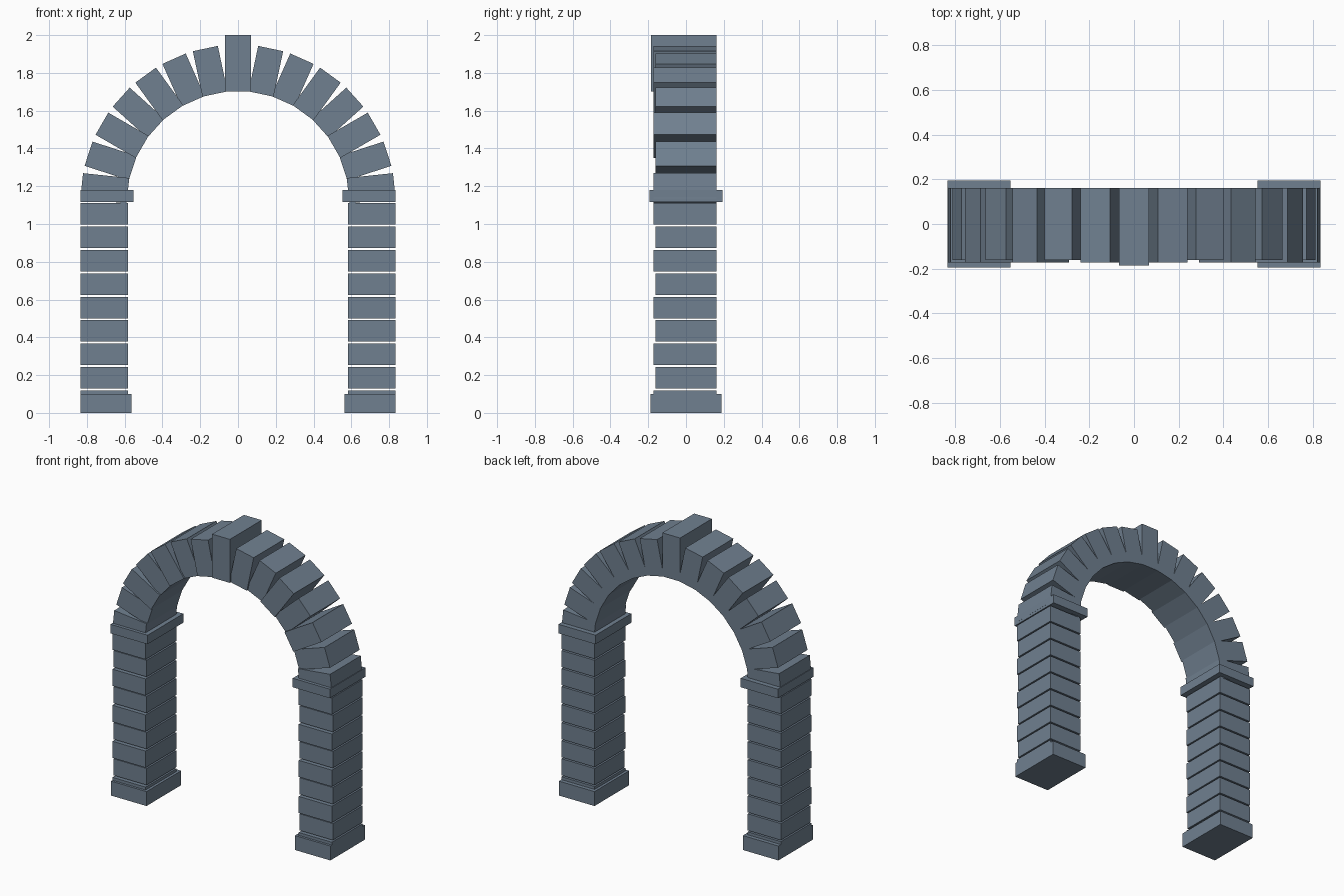
import bpy
import math
from mathutils import Matrix, Vector

if "Cube" in bpy.data.objects:
    bpy.data.objects.remove(bpy.data.objects["Cube"])

stone = bpy.data.materials.new("slate grey stone")
stone.diffuse_color = (0.162, 0.216, 0.279, 1.0)
stone.use_nodes = True
stone.node_tree.nodes["Principled BSDF"].inputs["Base Color"].default_value = stone.diffuse_color

BACK = 0.161               # shared back plane of all ordinary stones
PROUD, FLUSH = 0.172, 0.161  # alternating front faces
SPRING_Z = 1.115           # height of the arch centre
R_IN, R_OUT = 0.586, 0.832
STONE_W = 0.135


def block(name, x0, x1, y0, y1, z0, z1, matrix=None):
    """Box between two corners, optionally moved by a matrix."""
    v = [Vector((x, y, z)) for x in (x0, x1) for y in (y0, y1) for z in (z0, z1)]
    if matrix:
        v = [matrix @ p for p in v]
    f = [(0, 1, 3, 2), (4, 6, 7, 5), (0, 4, 5, 1),
         (2, 3, 7, 6), (0, 2, 6, 4), (1, 5, 7, 3)]
    mesh = bpy.data.meshes.new(name)
    mesh.from_pydata(v, [], f)
    mesh.materials.append(stone)
    obj = bpy.data.objects.new(name, mesh)
    bpy.context.collection.objects.link(obj)
    return obj


def pier_block(name, inner, front, back, z0, z1):
    """The same block on the left and right pier."""
    block("right_" + name, inner, 0.834, -front, back, z0, z1)
    block("left_" + name, -0.834, -inner, -front, back, z0, z1)


# Piers: base, nine separate courses, impost
pier_block("base", 0.564, 0.188, 0.188, 0.0, 0.099)
pitch = SPRING_Z / 9
for i in range(9):
    front = PROUD if i % 2 == 0 else FLUSH
    pier_block(f"course_{i + 1}", 0.582, front, BACK,
               i * pitch + 0.005, (i + 1) * pitch - 0.005)
pier_block("impost", 0.552, 0.194, 0.194, 1.117, 1.179)

# Arch: fifteen straight-sided voussoirs fanned around the centre
for i in range(15):
    angle = math.radians(12 * (i - 7))
    m = Matrix.Translation((0, 0, SPRING_Z)) @ Matrix.Rotation(angle, 4, 'Y')
    if i == 7:
        name, front, outer = "keystone", 0.185, 2.0 - SPRING_Z
    else:
        name, outer = f"voussoir_{i + 1}", R_OUT
        front = PROUD if i % 2 == 0 else FLUSH
    block(name, -STONE_W / 2, STONE_W / 2, -front, BACK, R_IN, outer, m)
